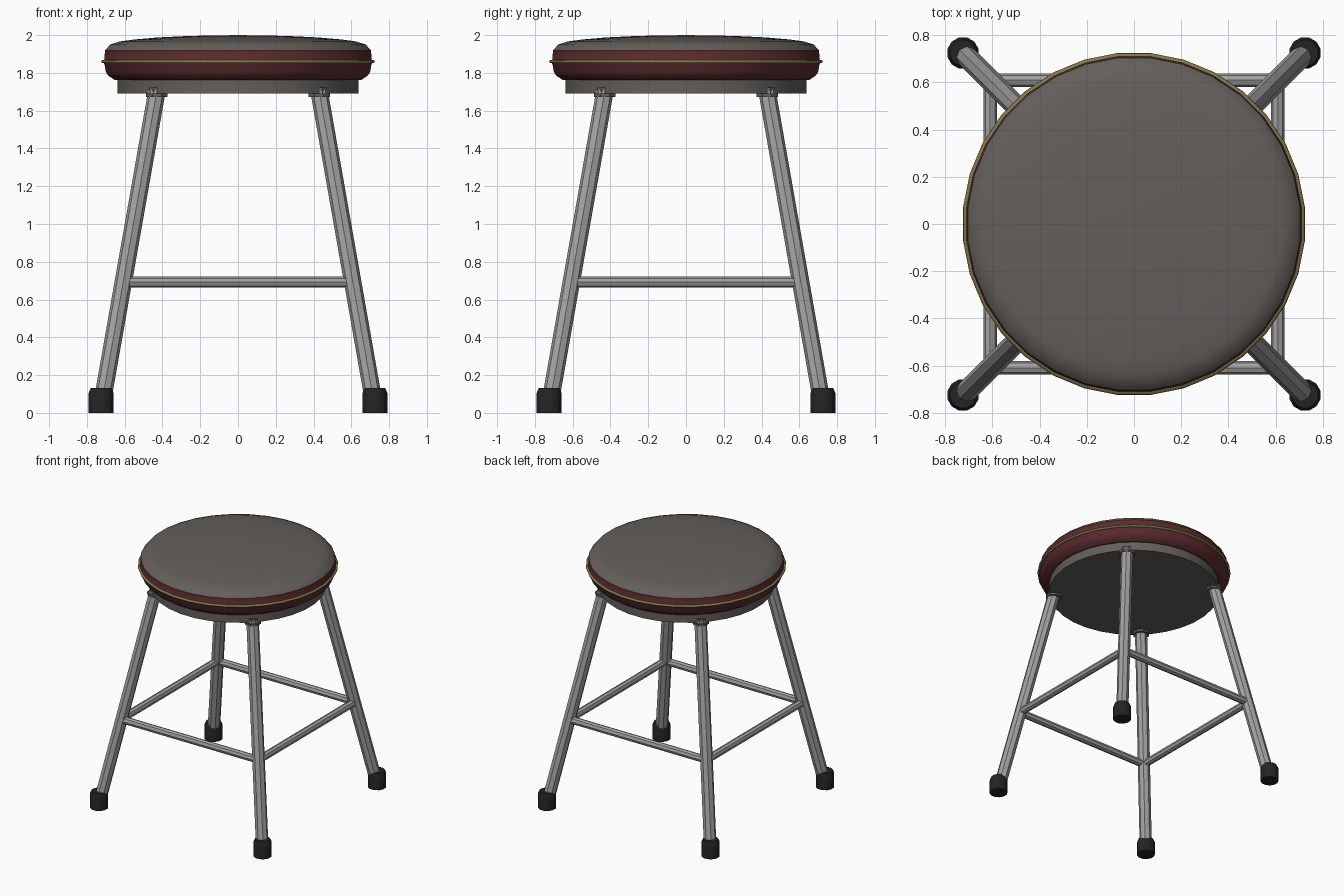
import bpy, bmesh, math
from mathutils import Vector

if "Cube" in bpy.data.objects:
    bpy.data.objects.remove(bpy.data.objects["Cube"])


def mat(name, r, g, b):
    m = bpy.data.materials.new(name)
    m.diffuse_color = (r, g, b, 1)
    m.use_nodes = True
    m.node_tree.nodes["Principled BSDF"].inputs["Base Color"].default_value = m.diffuse_color
    return m


GREY = mat("warm grey", 0.125, 0.115, 0.105)
RED = mat("dark red", 0.105, 0.024, 0.026)
GOLD = mat("gold trim", 0.22, 0.19, 0.07)
STEEL = mat("steel", 0.36, 0.36, 0.36)
BLACK = mat("black rubber", 0.017, 0.017, 0.017)


def finish(name, bm, m, smooth=None):
    bmesh.ops.recalc_face_normals(bm, faces=bm.faces)
    me = bpy.data.meshes.new(name)
    bm.to_mesh(me)
    bm.free()
    me.materials.append(m)
    ob = bpy.data.objects.new(name, me)
    bpy.context.collection.objects.link(ob)
    if smooth:
        bpy.ops.object.select_all(action='DESELECT')
        ob.select_set(True)
        bpy.context.view_layer.objects.active = ob
        bpy.ops.object.shade_smooth_by_angle(angle=math.radians(smooth))
    return ob


def lathe(name, profile, m, n=32, at=(0, 0), smooth=None, closed=False):
    """Turn (radius, z) points round a vertical axis; radius 0 is a pole."""
    bm = bmesh.new()
    rings = []
    for r, z in profile:
        k = 1 if r == 0 else n
        rings.append([bm.verts.new((at[0] + r * math.cos(2 * math.pi * (i + .5) / n),
                                    at[1] + r * math.sin(2 * math.pi * (i + .5) / n), z))
                      for i in range(k)])
    pairs = list(zip(rings, rings[1:])) + ([(rings[-1], rings[0])] if closed else [])
    for a, b in pairs:
        for i in range(n):
            j = (i + 1) % n
            q = [a[i % len(a)], a[j % len(a)], b[j % len(b)], b[i % len(b)]]
            bm.faces.new(list(dict.fromkeys(q)))
    return finish(name, bm, m, smooth)


def tube(name, a, b, r, m, n=8):
    a, b = Vector(a), Vector(b)
    bm = bmesh.new()
    bmesh.ops.create_cone(bm, cap_ends=True, segments=n, radius1=r, radius2=r,
                          depth=(b - a).length)
    bm.transform((b - a).to_track_quat('Z', 'Y').to_matrix().to_4x4())
    bmesh.ops.translate(bm, verts=bm.verts, vec=(a + b) / 2)
    return finish(name, bm, m, 30)


# seat: domed cushion, red side band, gold piping, base disc
lathe("seat_cushion", [(0, 2.0), (0.25, 1.996), (0.42, 1.988), (0.55, 1.977), (0.63, 1.966),
                       (0.68, 1.95), (0.708, 1.918)], GREY, smooth=40)
lathe("seat_band", [(0.708, 1.918), (0.71, 1.875), (0.718, 1.86), (0.71, 1.845),
                    (0.703, 1.805), (0.69, 1.785), (0.655, 1.762), (0.63, 1.762)], RED, smooth=30)
lathe("seat_piping", [(0.712, 1.869), (0.726, 1.866), (0.728, 1.86), (0.726, 1.854),
                      (0.712, 1.851)], GOLD, smooth=60, closed=True)
lathe("seat_base", [(0.64, 1.775), (0.64, 1.692), (0, 1.692)], GREY, smooth=30)

# four splayed legs with brackets and rubber feet
for y, fb in ((-1, "front"), (1, "back")):
    for x, lr in ((-1, "left"), (1, "right")):
        tag = f"{fb}_{lr}"
        tube(tag + "_leg", (x * 0.715, y * 0.715, 0.08), (x * 0.43, y * 0.43, 1.70), 0.046, STEEL)
        lathe(tag + "_foot", [(0, 0), (0.068, 0), (0.068, 0.105), (0.056, 0.132), (0, 0.132)],
              BLACK, 12, (x * 0.725, y * 0.725), 30)
        lathe(tag + "_bracket", [(0, 1.672), (0.062, 1.672), (0.062, 1.69), (0.046, 1.69),
                                 (0.046, 1.722), (0, 1.722)], GREY, 8, (x * 0.43, y * 0.43))

# square of stretcher bars
for s, fb, lr in ((-1, "front", "left"), (1, "back", "right")):
    tube(fb + "_stretcher", (-0.61, s * 0.61, 0.692), (0.61, s * 0.61, 0.692), 0.029, STEEL)
    tube(lr + "_stretcher", (s * 0.61, -0.61, 0.692), (s * 0.61, 0.61, 0.692), 0.029, STEEL)
